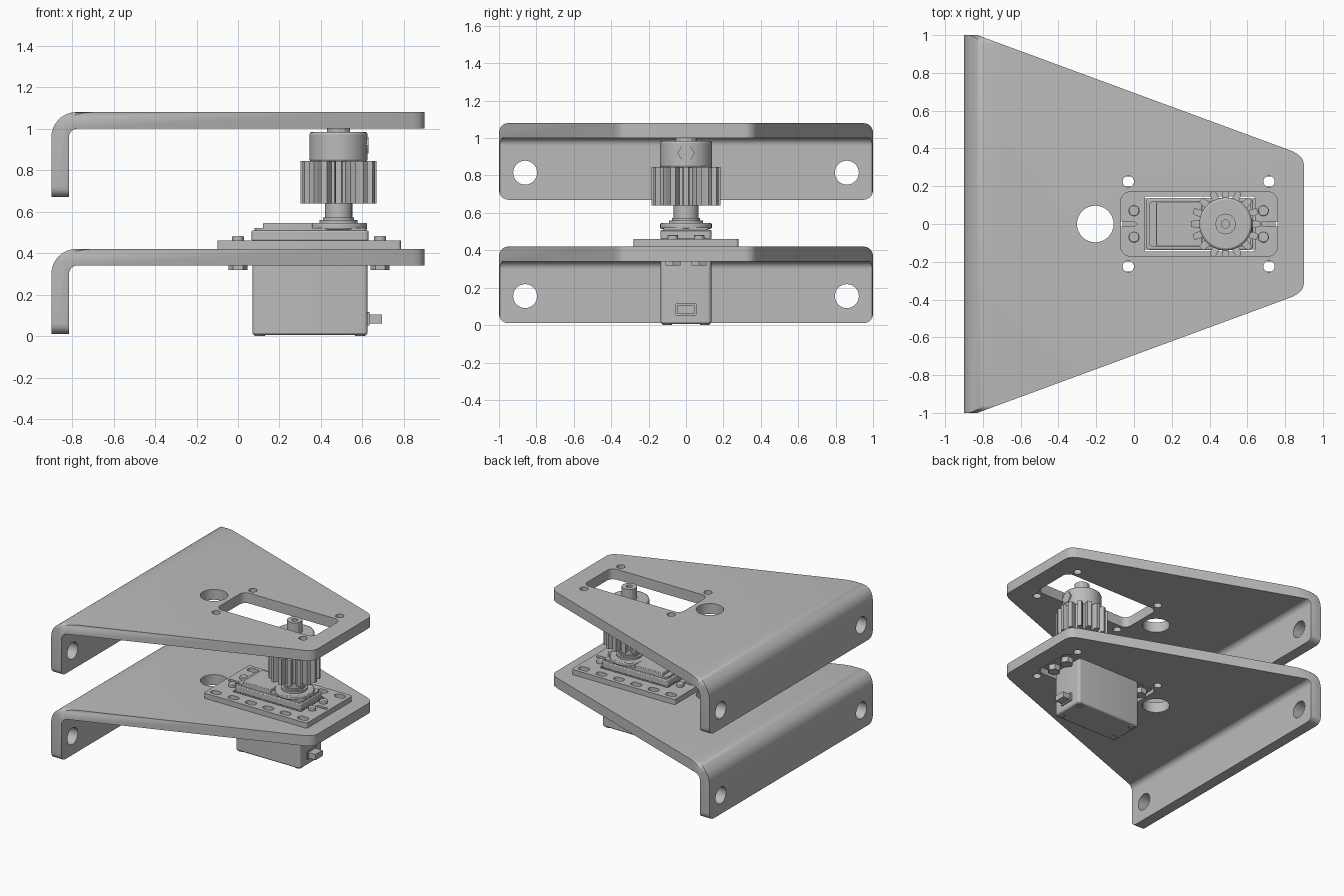
import bpy, bmesh
from math import cos, sin, pi, radians
from mathutils import Matrix, Vector

cube = bpy.data.objects.get("Cube")
if cube:
    bpy.data.objects.remove(cube)

grey = bpy.data.materials.new("plain grey")
grey.use_nodes = True
GREY = (0.5, 0.5, 0.5, 1)
grey.diffuse_color = GREY
grey.node_tree.nodes["Principled BSDF"].inputs["Base Color"].default_value = GREY

# Axis frames: a profile (u, v) is extruded along the named axis
FRAMES = {"z": lambda u, v, w: (u, v, w),
          "y": lambda u, v, w: (u, w, v),
          "x": lambda u, v, w: (w, u, v)}


def prism(name, outline, low, high, axis="z", bevel=0):
    bm = bmesh.new()
    place = FRAMES[axis]
    face = bm.faces.new([bm.verts.new(place(u, v, low)) for u, v in outline])
    out = bmesh.ops.extrude_face_region(bm, geom=[face])
    shift = Vector(place(0, 0, high - low))
    bmesh.ops.translate(bm, vec=shift, verts=[v for v in out["geom"] if isinstance(v, bmesh.types.BMVert)])
    bmesh.ops.recalc_face_normals(bm, faces=bm.faces)
    mesh = bpy.data.meshes.new(name)
    bm.to_mesh(mesh)
    bm.free()
    mesh.materials.append(grey)
    obj = bpy.data.objects.new(name, mesh)
    bpy.context.collection.objects.link(obj)
    if bevel:
        mod = obj.modifiers.new("soft edges", "BEVEL")
        mod.width, mod.segments, mod.limit_method = bevel, 2, "ANGLE"
    return obj


def circle(u, v, r, sides=32):
    return [(u + r * cos(2 * pi * i / sides), v + r * sin(2 * pi * i / sides)) for i in range(sides)]


def rounded(u0, u1, v0, v1, r, steps=5):
    points = []
    corners = [(u1 - r, v1 - r), (u0 + r, v1 - r), (u0 + r, v0 + r), (u1 - r, v0 + r)]
    for k, (u, v) in enumerate(corners):
        for i in range(steps + 1):
            a = pi / 2 * (k + i / steps)
            points.append((u + r * cos(a), v + r * sin(a)))
    return points


def arc(u, v, r, start, end, steps=8):
    angles = [radians(start + (end - start) * i / steps) for i in range(steps + 1)]
    return [(u + r * cos(a), v + r * sin(a)) for a in angles]


def boolean(obj, cutter, operation="DIFFERENCE"):
    mod = obj.modifiers.new("cut", "BOOLEAN")
    mod.operation, mod.object, mod.solver = operation, cutter, "EXACT"
    bpy.context.view_layer.objects.active = obj
    bpy.ops.object.modifier_apply(modifier=mod.name)
    bpy.data.objects.remove(cutter)


def smooth(obj, angle=35):
    bpy.ops.object.select_all(action="DESELECT")
    obj.select_set(True)
    bpy.context.view_layer.objects.active = obj
    bpy.ops.object.shade_smooth_by_angle(angle=radians(angle))


def cylinder(name, x, y, r, low, high, sides=32, bevel=0):
    return prism(name, circle(x, y, r, sides), low, high, bevel=bevel)


SHAFT = 0.485
ENDS = (-0.03, 0.715)


# Folded bracket: bent sheet trimmed to a tapered plan, then drilled
def bracket(name, base):
    top, floor = base + 0.41, base + 0.33
    sheet = [(0.9, floor), (0.9, top)] + arc(-0.78, top - 0.12, 0.12, 90, 180)
    sheet += [(-0.9, base), (-0.815, base)] + arc(-0.775, floor - 0.04, 0.04, 180, 90)
    obj = prism(name, sheet, -1, 1, "y")
    side = [(-0.95, 1.0), (-0.83, 1.0), (0.84, 0.385)] + arc(0.83, 0.31, 0.07, 65, 0, 5)
    plan = side + [(x, -y) for x, y in reversed(side)]
    boolean(obj, prism("trim", plan, base - 0.1, top + 0.1), "INTERSECT")
    boolean(obj, prism("trim", rounded(-1, 1, base, top, 0.05), -1, 1, "x"), "INTERSECT")
    cuts = [rounded(-0.07, 0.76, -0.17, 0.17, 0.05), circle(-0.205, 0, 0.097)]
    cuts += [circle(x, s * 0.225, 0.03, 20) for x in ENDS for s in (-1, 1)]
    for outline in cuts:
        boolean(obj, prism("cutter", outline, floor - 0.05, top + 0.05))
    for s in (-1, 1):
        boolean(obj, prism("cutter", circle(s * 0.86, base + 0.145, 0.064), -1, -0.7, "x"))
    smooth(obj)


bracket("lower_bracket", 0.01)
bracket("upper_bracket", 0.67)

# Slotted mounting plate
plate = prism("mounting_plate", rounded(-0.1, 0.785, -0.28, 0.28, 0.015), 0.42, 0.46)
boolean(plate, prism("cutter", rounded(0.055, 0.64, -0.145, 0.145, 0.01), 0.3, 0.6))
for s in (-1, 1):
    for i in range(6):
        x = ENDS[0] + i * (ENDS[1] - ENDS[0]) / 5
        slot = rounded(x - 0.042, x + 0.042, s * 0.225 - 0.026, s * 0.225 + 0.026, 0.025)
        boolean(plate, prism("cutter", slot, 0.3, 0.6))
for x in (-0.035, 0.72):
    boolean(plate, prism("cutter", rounded(x - 0.045, x + 0.045, -0.013, 0.013, 0.012), 0.3, 0.6))
smooth(plate)

# Motor case, ears and stepped lid
smooth(prism("motor_case", rounded(0.07, 0.625, -0.135, 0.135, 0.02), 0.006, 0.47, bevel=0.01))
smooth(prism("motor_ears", rounded(-0.06, 0.75, -0.135, 0.135, 0.02), 0.36, 0.42))
smooth(prism("motor_lid", rounded(0.065, 0.63, -0.137, 0.137, 0.02), 0.46, 0.508, bevel=0.006))
smooth(prism("lid_step", rounded(0.08, 0.62, -0.12, 0.12, 0.02), 0.5, 0.522))
smooth(prism("lid_cover", rounded(0.12, 0.36, -0.12, 0.12, 0.01), 0.515, 0.545, bevel=0.004))
smooth(cylinder("gear_boss", SHAFT, 0, 0.138, 0.515, 0.545, bevel=0.006))
smooth(cylinder("bearing_ring", SHAFT, 0, 0.092, 0.54, 0.56))
smooth(cylinder("bearing_collar", SHAFT, 0, 0.075, 0.55, 0.572))
prism("cable_socket", rounded(-0.045, 0.045, 0.06, 0.105, 0.004), 0.6, 0.695, "x")
prism("cable_grommet", rounded(-0.055, 0.055, 0.05, 0.115, 0.004), 0.6, 0.635, "x")

# Case screws and mounting bolts
for s in (-1, 1):
    for x in (0.105, 0.59):
        smooth(cylinder("case_screw", x, s * 0.1, 0.025, 0, 0.03, 16))
    for x in (0, 0.685):
        smooth(cylinder("bolt_shank", x, s * 0.07, 0.02, 0.33, 0.47, 16))
        smooth(cylinder("bolt_head", x, s * 0.07, 0.028, 0.455, 0.483, 20, 0.005))
        cylinder("bolt_nut", x, s * 0.07, 0.046, 0.318, 0.362, 6)

# Toothed pinion with hub, set screw and shaft
teeth = 16
profile = []
for i in range(teeth):
    for offset, r in ((-0.36, 0.135), (-0.28, 0.165), (-0.2, 0.184), (0.2, 0.184), (0.28, 0.165), (0.36, 0.135)):
        a = 2 * pi * (i + offset) / teeth
        profile.append((SHAFT + r * cos(a), r * sin(a)))
prism("pinion", profile, 0.64, 0.845)
smooth(cylinder("lower_shaft", SHAFT, 0, 0.066, 0.56, 0.65))
hub = cylinder("pinion_hub", SHAFT, 0, 0.14, 0.84, 0.985, 40, 0.012)
smooth(hub)
prism("set_screw", circle(0, 0.92, 0.045, 6), 0.6, 0.63, "x")
shaft = cylinder("upper_shaft", SHAFT, 0, 0.055, 0.97, 1.075, 12)
boolean(shaft, cylinder("cutter", SHAFT, 0, 0.022, 1.03, 1.2, 12))
